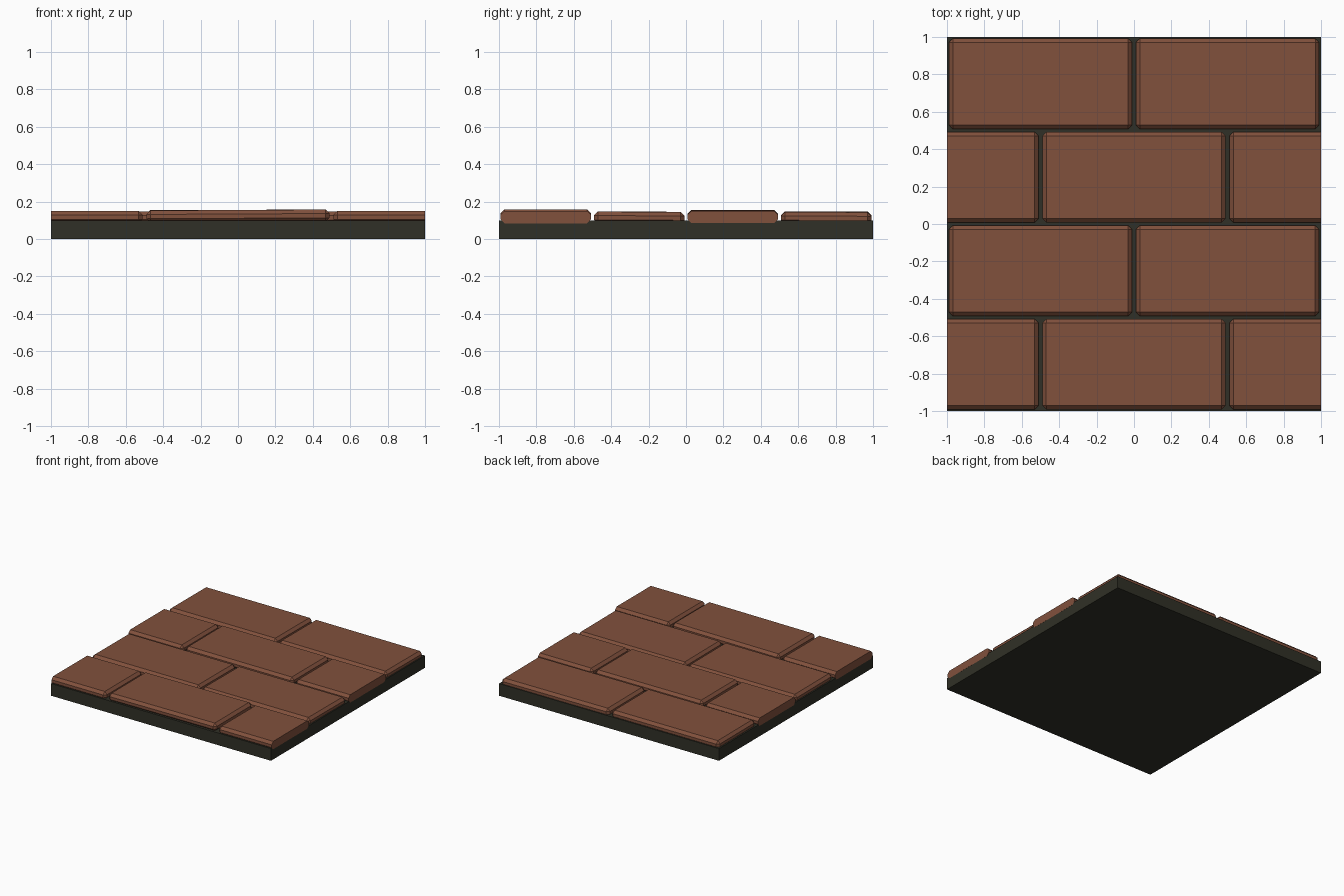
import bpy, bmesh, math
from mathutils import Matrix, Vector

if "Cube" in bpy.data.objects:
    bpy.data.objects.remove(bpy.data.objects["Cube"])


def material(name, rgb):
    m = bpy.data.materials.new(name)
    m.diffuse_color = (*rgb, 1)
    m.use_nodes = True
    m.node_tree.nodes["Principled BSDF"].inputs["Base Color"].default_value = m.diffuse_color
    return m


def finish(bm, name, mat):
    bmesh.ops.recalc_face_normals(bm, faces=bm.faces)
    me = bpy.data.meshes.new(name)
    bm.to_mesh(me)
    bm.free()
    me.materials.append(mat)
    ob = bpy.data.objects.new(name, me)
    bpy.context.collection.objects.link(ob)


BRICK = material("terracotta brown", (0.22, 0.082, 0.046))
MORTAR = material("dark mortar", (0.030, 0.030, 0.020))

# mortar slab
bm = bmesh.new()
bmesh.ops.create_cube(bm, size=1, matrix=Matrix.Translation((0, 0, 0.05))
                      @ Matrix.Diagonal((1.999, 2, 0.1, 1)))
finish(bm, "mortar_slab", MORTAR)


def brick(name, x, y, top, tilt_x=0.0, tilt_y=0.0):
    """Chamfered, slightly tilted brick, trimmed flush with the slab sides."""
    bm = bmesh.new()
    h = 0.065
    bmesh.ops.create_cube(bm, size=1, matrix=Matrix.Diagonal((0.98, 0.485, h, 1)))
    bmesh.ops.bevel(bm, geom=bm.edges[:], offset=0.021, segments=1, affect='EDGES')
    bm.transform(Matrix.Translation((x, y, top - h / 2))
                 @ Matrix.Rotation(math.radians(tilt_x), 4, 'X')
                 @ Matrix.Rotation(math.radians(tilt_y), 4, 'Y'))
    if abs(x) > 0.9:
        s = math.copysign(1, x)
        cut = bmesh.ops.bisect_plane(bm, geom=bm.verts[:] + bm.edges[:] + bm.faces[:],
                                     plane_co=Vector((s, 0, 0)), plane_no=Vector((s, 0, 0)),
                                     clear_outer=True)
        bmesh.ops.holes_fill(bm, edges=[e for e in cut['geom_cut']
                                        if isinstance(e, bmesh.types.BMEdge)])
    finish(bm, name, BRICK)


# running bond courses: (centre y, [(centre x, top z, tilt x, tilt y)])
COURSES = [
    (-0.75, [(-1, 0.149, 0, 0), (0, 0.155, 0.1, -0.3), (1, 0.149, 0, 0)]),
    (-0.25, [(-0.5, 0.146, -0.2, 0), (0.5, 0.145, -0.3, 0)]),
    (0.25, [(-1, 0.150, 0, 0), (0, 0.154, 0, 0.1), (1, 0.150, 0, 0)]),
    (0.75, [(-0.5, 0.147, -0.2, 0), (0.5, 0.145, -0.3, 0.2)]),
]
for r, (y, bricks) in enumerate(COURSES):
    for c, (x, top, tx, ty) in enumerate(bricks):
        brick(f"brick_row{r + 1}_{c + 1}", x, y, top, tx, ty)
